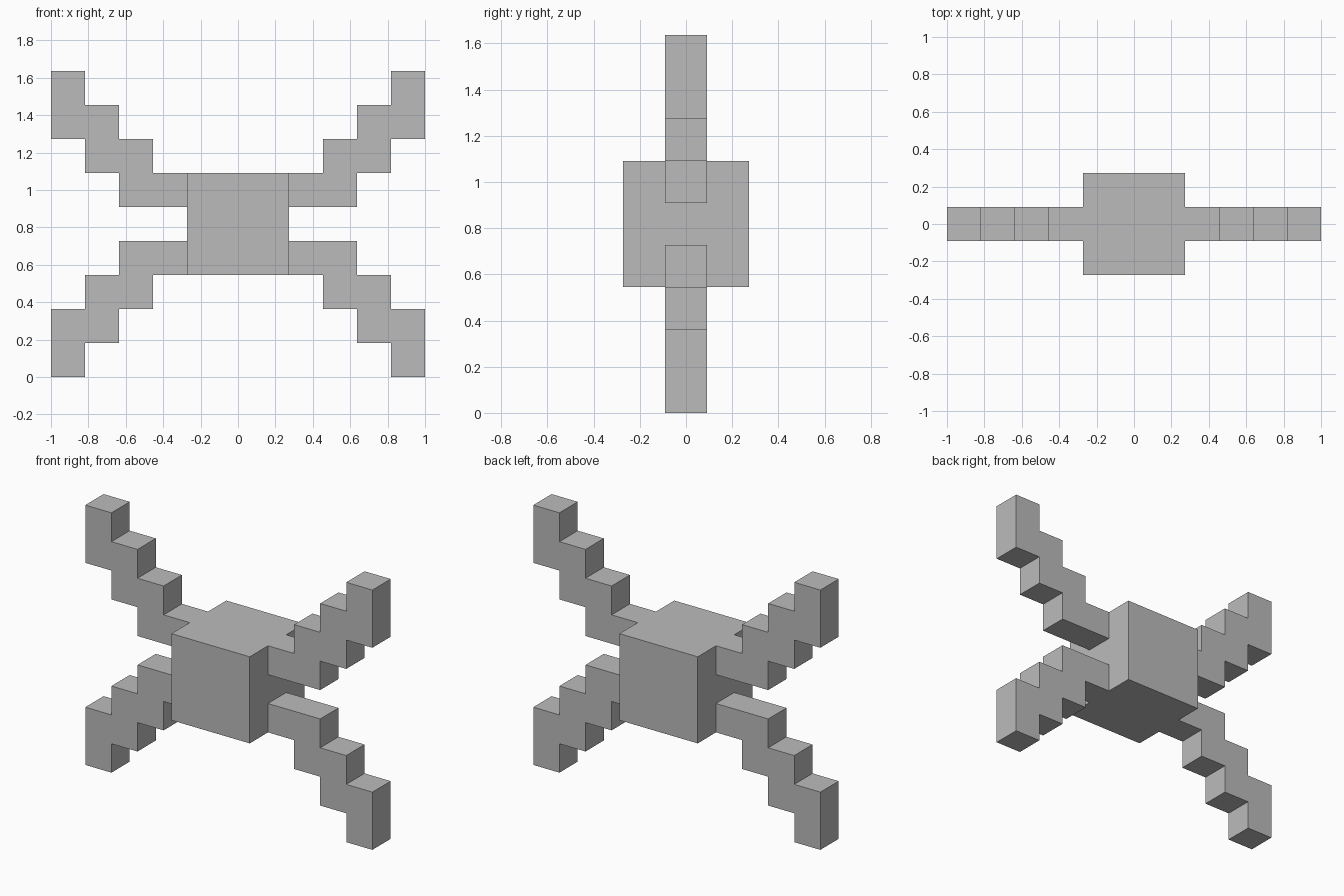
import bpy
import bmesh

cube = bpy.data.objects.get("Cube")
if cube:
    bpy.data.objects.remove(cube, do_unlink=True)

U = 2 / 11        # one block
MID = 4.5 * U     # height of the body centre

grey = bpy.data.materials.new("plain_grey")
colour = (0.5, 0.5, 0.5, 1)
grey.diffuse_color = colour
grey.use_nodes = True
grey.node_tree.nodes["Principled BSDF"].inputs["Base Color"].default_value = colour


def add_prism(name, outline, depth):
    """Extrude an x-z outline, in blocks, symmetrically along y."""
    bm = bmesh.new()
    verts = [bm.verts.new((x * U, -depth * U / 2, z * U)) for x, z in outline]
    face = bm.faces.new(verts)
    new = bmesh.ops.extrude_face_region(bm, geom=[face])["geom"]
    moved = [v for v in new if isinstance(v, bmesh.types.BMVert)]
    bmesh.ops.translate(bm, verts=moved, vec=(0, depth * U, 0))
    bmesh.ops.recalc_face_normals(bm, faces=bm.faces)
    mesh = bpy.data.meshes.new(name)
    bm.to_mesh(mesh)
    bm.free()
    mesh.materials.append(grey)
    obj = bpy.data.objects.new(name, mesh)
    obj.location.z = MID
    bpy.context.collection.objects.link(obj)


# Central block
add_prism("body", [(-1.5, -1.5), (1.5, -1.5), (1.5, 1.5), (-1.5, 1.5)], 3)

# Stepped limb: lower staircase going out, upper staircase coming back
limb = [(1.5, 0.5), (3.5, 0.5), (3.5, 1.5), (4.5, 1.5), (4.5, 2.5), (5.5, 2.5),
        (5.5, 4.5), (4.5, 4.5), (4.5, 3.5), (3.5, 3.5), (3.5, 2.5), (2.5, 2.5),
        (2.5, 1.5), (1.5, 1.5)]

# Four mirrored limbs
for side, sx in (("left", 1), ("right", -1)):
    for level, sz in (("upper", 1), ("lower", -1)):
        add_prism(f"{level}_{side}_limb", [(x * sx, z * sz) for x, z in limb], 1)
